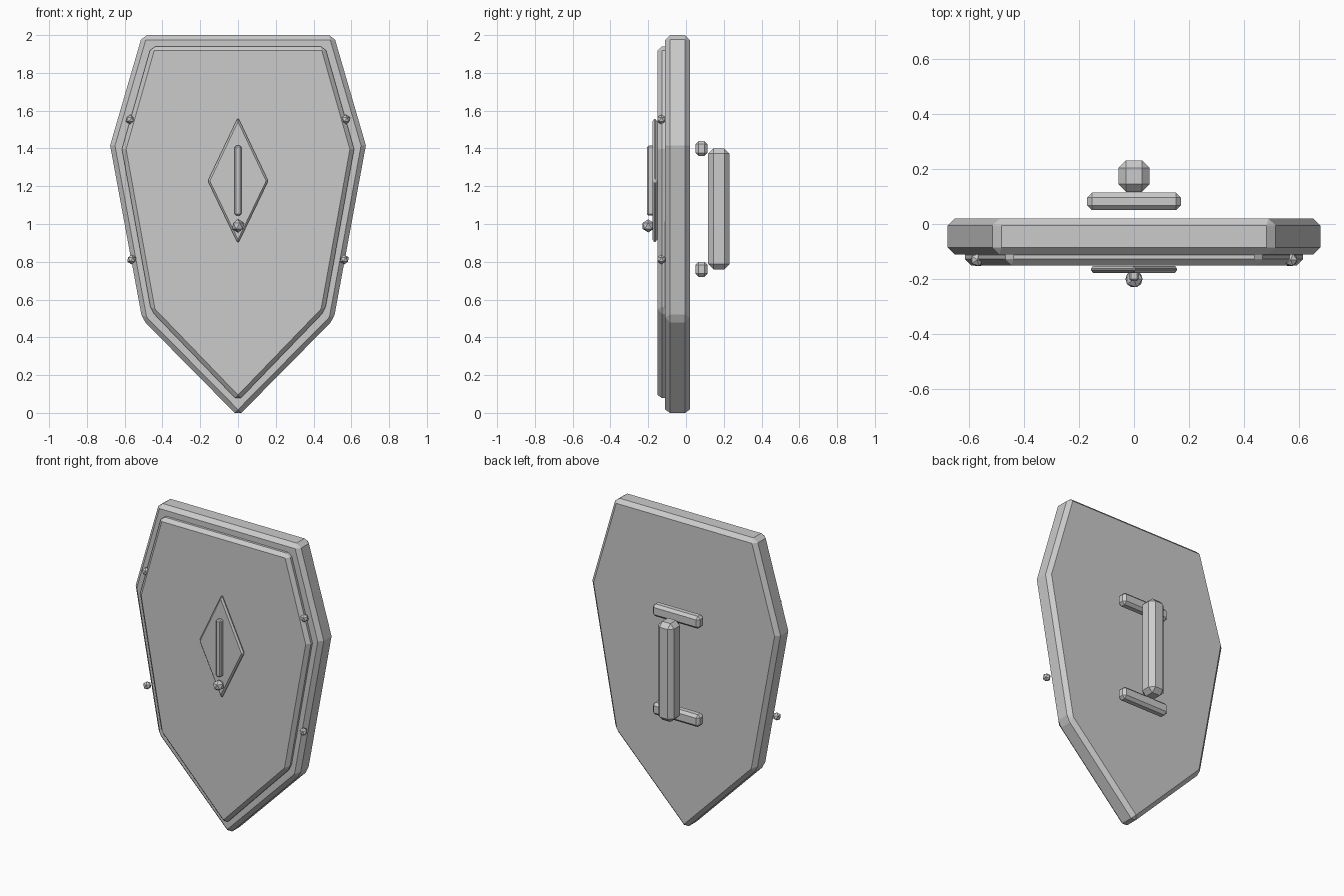
import bpy, bmesh
from math import radians
from mathutils import Matrix, Vector

if "Cube" in bpy.data.objects:
    bpy.data.objects.remove(bpy.data.objects["Cube"])


def finish(bm, name, bevel=0.0):
    bmesh.ops.recalc_face_normals(bm, faces=bm.faces)
    mesh = bpy.data.meshes.new(name)
    bm.to_mesh(mesh)
    bm.free()
    ob = bpy.data.objects.new(name, mesh)
    bpy.context.collection.objects.link(ob)
    if bevel:
        mod = ob.modifiers.new("chamfer", 'BEVEL')
        mod.width = bevel
        mod.segments = 1
        mod.limit_method = 'ANGLE'
        mod.angle_limit = radians(30)
    return ob


def plate(name, half, y_front, y_back, bevel):
    """Extrude a symmetric x/z outline; half runs top to bottom on the right."""
    outline = half + [(-x, z) for x, z in reversed(half) if x > 0]
    bm = bmesh.new()
    face = bm.faces.new([bm.verts.new((x, y_front, z)) for x, z in outline])
    ext = bmesh.ops.extrude_face_region(bm, geom=[face])
    moved = [v for v in ext["geom"] if isinstance(v, bmesh.types.BMVert)]
    bmesh.ops.translate(bm, verts=moved, vec=(0, y_back - y_front, 0))
    # extrusion may drop or keep the first face: make sure the front is closed
    bmesh.ops.holes_fill(bm, edges=bm.edges)
    return finish(bm, name, bevel)


def box(name, lo, hi, bevel):
    lo, hi = Vector(lo), Vector(hi)
    bm = bmesh.new()
    bmesh.ops.create_cube(bm, size=1, matrix=Matrix.Translation((lo + hi) / 2)
                          @ Matrix.Diagonal((*(hi - lo), 1)))
    return finish(bm, name, bevel)


def stud(name, pos, r):
    bm = bmesh.new()
    bmesh.ops.create_icosphere(bm, subdivisions=1, radius=r,
                               matrix=Matrix.Translation(pos))
    return finish(bm, name)


# Shield body and the smaller raised panel on its front
body = [(0.507, 2.0), (0.677, 1.416), (0.507, 0.495), (0, -0.018)]
plate("shield_body", body, -0.11, 0.02, 0.025)
panel = [(x * 0.908, 0.063 + (z + 0.018) * 0.93) for x, z in body]
plate("front_panel", panel, -0.15, -0.09, 0.022)

# Diamond emblem with central rib and boss
plate("diamond_plate", [(0, 1.565), (0.16, 1.228), (0, 0.895)], -0.178, -0.152, 0.01)
box("diamond_rib", (-0.018, -0.207, 1.045), (0.018, -0.17, 1.415), 0.008)
stud("centre_boss", (0, -0.2, 0.99), 0.035)

# Rim studs
for side, label in ((-1, "left"), (1, "right")):
    stud("upper_stud_" + label, (side * 0.57, -0.13, 1.553), 0.026)
    stud("lower_stud_" + label, (side * 0.563, -0.13, 0.812), 0.026)

# Rear grip and its two crossbars
box("grip", (-0.057, 0.117, 0.76), (0.057, 0.231, 1.40), 0.028)
for name, z in (("lower_crossbar", 0.76), ("upper_crossbar", 1.40)):
    box(name, (-0.17, 0.05, z - 0.04), (0.17, 0.114, z + 0.04), 0.017)
